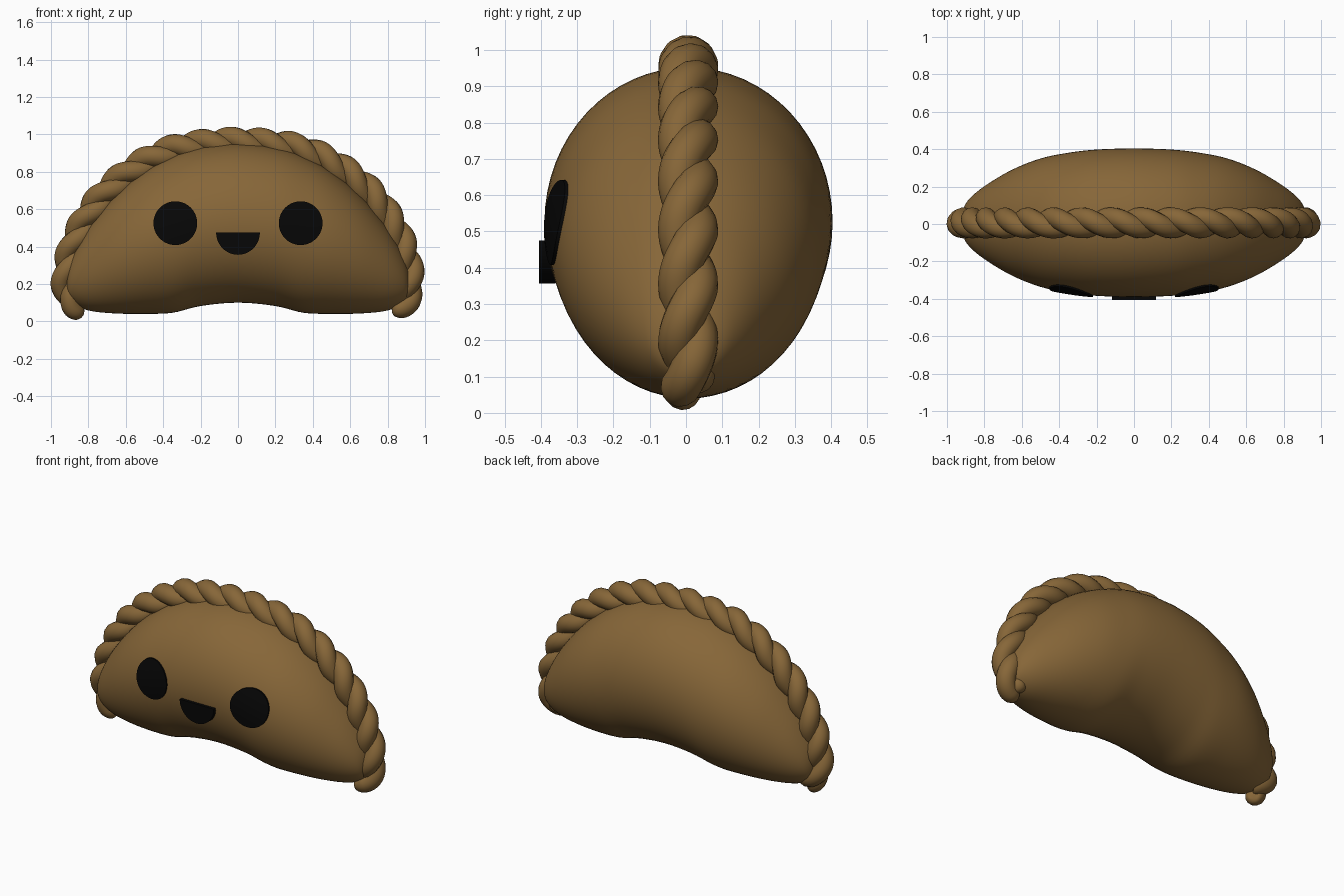
import bpy, bmesh, math
from mathutils import Vector

if "Cube" in bpy.data.objects:
    bpy.data.objects.remove(bpy.data.objects["Cube"])


def material(name, rgb):
    m = bpy.data.materials.new(name)
    m.diffuse_color = (*rgb, 1)
    m.use_nodes = True
    m.node_tree.nodes["Principled BSDF"].inputs["Base Color"].default_value = m.diffuse_color
    return m


CRUST = material("baked brown", (0.242, 0.134, 0.04))
BLACK = material("black", (0.002, 0.002, 0.002))
BODY_Y = 0.007


def catmull(points, steps):
    """Smooth dense list through the control tuples."""
    p = [Vector(q) for q in points]
    p = [2 * p[0] - p[1]] + p + [2 * p[-1] - p[-2]]
    out = []
    for i in range(1, len(p) - 2):
        a, b, c, d = p[i - 1:i + 3]
        for k in range(steps):
            t = k / steps
            out.append(0.5 * (2 * b + (c - a) * t + (2 * a - 5 * b + 4 * c - d) * t * t
                              + (3 * b - a - 3 * c + d) * t ** 3))
    return out + [p[-2]]


def mirrored(half):
    return [(-q[0], *q[1:]) for q in reversed(half[1:])] + half


def make_object(name, bm, mat, smooth=True):
    bmesh.ops.recalc_face_normals(bm, faces=bm.faces)
    me = bpy.data.meshes.new(name)
    bm.to_mesh(me)
    bm.free()
    ob = bpy.data.objects.new(name, me)
    bpy.context.collection.objects.link(ob)
    me.materials.append(mat)
    if smooth:
        bpy.ops.object.select_all(action='DESELECT')
        ob.select_set(True)
        bpy.context.view_layer.objects.active = ob
        bpy.ops.object.shade_smooth_by_angle(angle=math.radians(50))
    return ob


# Plump body: elliptical sections (x, top, bottom, half depth) lofted along x
stations = mirrored([(0, .952, .10, .397), (.2, .93, .082, .391), (.35, .882, .046, .374),
                     (.5, .80, .04, .343), (.65, .677, .042, .284), (.785, .518, .055, .205),
                     (.87, .382, .085, .138), (.91, .285, .125, .08), (.92, .20, .20, 0)])
sections = catmull(stations, 5)
RING = 64
bm = bmesh.new()
rings = []
for x, top, bot, d in sections[1:-1]:
    c, h = (top + bot) / 2, (top - bot) / 2
    rings.append([bm.verts.new((x, BODY_Y + d * math.cos(a), c + h * math.sin(a)))
                  for a in (2 * math.pi * k / RING for k in range(RING))])
for r0, r1 in zip(rings, rings[1:]):
    for k in range(RING):
        j = (k + 1) % RING
        bm.faces.new((r0[k], r0[j], r1[j], r1[k]))
for ring, end in ((rings[0], sections[0]), (rings[-1], sections[-1])):
    tip = bm.verts.new((end[0], BODY_Y, end[1]))
    for k in range(RING):
        bm.faces.new((ring[k], ring[(k + 1) % RING], tip))
make_object("pastry_body", bm, CRUST)


def front_y(x, z):
    """Front surface of the body at (x, z)."""
    for a, b in zip(sections, sections[1:]):
        if a[0] <= x <= b[0]:
            _, top, bot, d = a.lerp(b, (x - a[0]) / (b[0] - a[0]))
            u = (z - (top + bot) / 2) / ((top - bot) / 2)
            return BODY_Y - d * math.sqrt(max(0, 1 - u * u))


# Twisted rope edge: two strands winding around an arch
arch = mirrored([(0, .955), (.27, .932), (.42, .885), (.57, .80), (.70, .69), (.80, .56),
                 (.875, .41), (.914, .25), (.905, .15), (.87, .092), (.825, .075)])
path = catmull([(x, 0, z) for x, z in reversed(arch)], 24)
dist = [0]
for a, b in zip(path, path[1:]):
    dist.append(dist[-1] + (b - a).length)
total = dist[-1]
for strand in range(2):
    cu = bpy.data.curves.new("strand", 'CURVE')
    cu.dimensions = '3D'
    cu.bevel_depth = 0.056
    cu.bevel_resolution = 5
    cu.use_fill_caps = True
    sp = cu.splines.new('POLY')
    sp.points.add(len(path) - 1)
    for i, p in enumerate(path):
        tan = (path[min(i + 1, len(path) - 1)] - path[max(i - 1, 0)]).normalized()
        out = Vector((tan.z, 0, -tan.x))
        phi = math.pi * ((dist[i] - total / 2 - .04) / .16 + strand)
        q = p + 0.031 * out * math.cos(phi) + Vector((0, .027, 0)) * math.sin(phi)
        sp.points[i].co = (q.x, q.y + .006, q.z, 1)
        u = min(1, min(dist[i], total - dist[i]) / .05)
        sp.points[i].radius = max(.05, math.sqrt(1 - (1 - u) ** 2))
    tmp = bpy.data.objects.new("strand", cu)
    bpy.context.collection.objects.link(tmp)
    bpy.context.view_layer.update()
    me = tmp.to_mesh()
    bm = bmesh.new()
    bm.from_mesh(me)
    tmp.to_mesh_clear()
    bpy.data.objects.remove(tmp)
    make_object(f"rope_edge_strand_{strand + 1}", bm, CRUST)

# Eyes: thin round plates that follow the body surface
for side, label in ((-1, "left"), (1, "right")):
    bm = bmesh.new()

    def vert(r, a, lift):
        x, z = side * .335 + r * math.cos(a), .525 + r * math.sin(a)
        return bm.verts.new((x, front_y(x, z) - lift, z))

    N = 40
    layers = [[vert(r, 2 * math.pi * k / N, lift) for k in range(N)]
              for r, lift in ((.03, .009), (.06, .009), (.09, .009), (.117, .009), (.117, 0))]
    mid = vert(0, 0, .009)
    for k in range(N):
        j = (k + 1) % N
        bm.faces.new((mid, layers[0][k], layers[0][j]))
        for a, b in zip(layers, layers[1:]):
            bm.faces.new((a[k], b[k], b[j], a[j]))
    make_object(f"{label}_eye", bm, BLACK)

# Mouth: flat half disc set into the front
bm = bmesh.new()
rim = [(.117 * math.cos(math.pi * k / 24), .475 - .119 * math.sin(math.pi * k / 24))
       for k in range(25)]
face = bm.faces.new([bm.verts.new((x, -.405, z)) for x, z in rim])
ext = bmesh.ops.extrude_face_region(bm, geom=[face])
bmesh.ops.translate(bm, vec=(0, .045, 0),
                    verts=[v for v in ext["geom"] if isinstance(v, bmesh.types.BMVert)])
make_object("mouth", bm, BLACK)
